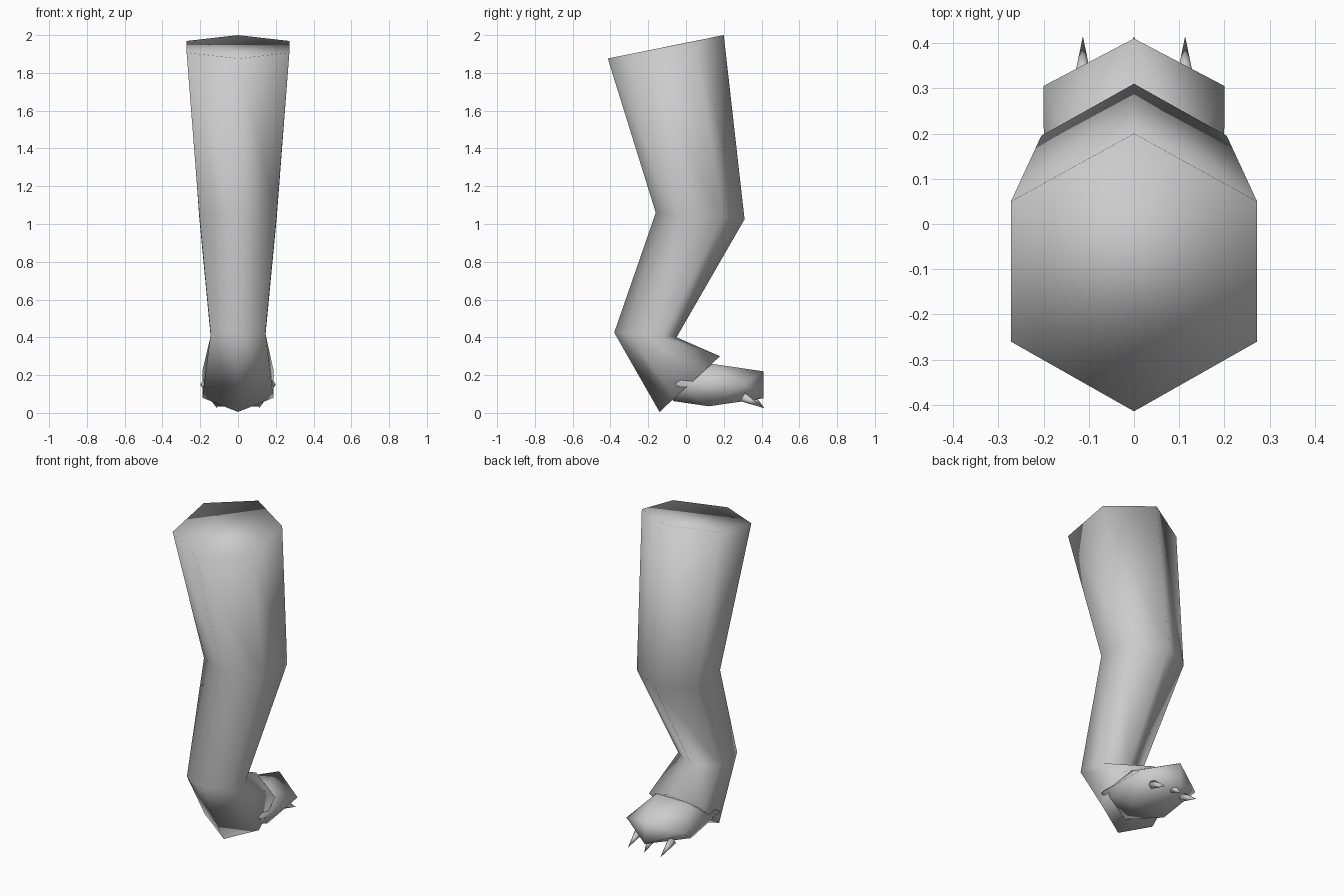
import bpy, bmesh
from mathutils import Vector

if "Cube" in bpy.data.objects:
    bpy.data.objects.remove(bpy.data.objects["Cube"], do_unlink=True)

grey = bpy.data.materials.new("plain_grey")
grey.use_nodes = True
colour = (0.6, 0.6, 0.6, 1)
grey.diffuse_color = colour
grey.node_tree.nodes["Principled BSDF"].inputs["Base Color"].default_value = colour


def finish(bm, name):
    """Turn a bmesh into a fully smooth shaded object."""
    bmesh.ops.recalc_face_normals(bm, faces=bm.faces)
    for face in bm.faces:
        face.smooth = True
    mesh = bpy.data.meshes.new(name)
    bm.to_mesh(mesh)
    bm.free()
    mesh.materials.append(grey)
    obj = bpy.data.objects.new(name, mesh)
    bpy.context.collection.objects.link(obj)
    return obj


def hexagon(bm, half_width, front, front_side, back_side, back):
    """Six-sided ring from (y, z) pairs: front point, two side pairs, back point."""
    points = [(0, *front), (half_width, *front_side), (half_width, *back_side),
              (0, *back), (-half_width, *back_side), (-half_width, *front_side)]
    return [bm.verts.new(p) for p in points]


# Leg: hexagonal rings at thigh, knee, ankle and heel, capped at both ends
bm = bmesh.new()
rings = [
    hexagon(bm, 0.272, (-0.414, 1.876), (-0.26, 1.907), (0.05, 1.969), (0.2, 2.0)),
    hexagon(bm, 0.205, (-0.16, 1.06), (-0.045, 1.05), (0.195, 1.033), (0.31, 1.025)),
    hexagon(bm, 0.145, (-0.38, 0.425), (-0.3, 0.42), (-0.13, 0.406), (-0.05, 0.4)),
    hexagon(bm, 0.188, (-0.14, 0.005), (-0.06, 0.08), (0.1, 0.225), (0.18, 0.3)),
]
for upper, lower in zip(rings, rings[1:]):
    for i in range(6):
        j = (i + 1) % 6
        bm.faces.new((upper[i], upper[j], lower[j], lower[i]))
bm.faces.new(rings[0])
bm.faces.new(rings[-1])
finish(bm, "leg")

# Paw: faceted wedge, widest at mid height, with an upright front edge
bm = bmesh.new()
middle = [(0.41, 0.22), (0.41, 0.077), (-0.07, 0.063), (-0.05, 0.2)]
sides = [(0.2, 0.305, 0.15), (0.198, -0.055, 0.155),
         (0.12, 0.12, 0.035), (0.11, 0.1, 0.265)]
for y, z in middle:
    bm.verts.new((0, y, z))
for x, y, z in sides:
    for sign in (-1, 1):
        bm.verts.new((sign * x, y, z))
bmesh.ops.convex_hull(bm, input=bm.verts)
finish(bm, "paw")

# Claws: three short spikes under the front edge
for name, x, base_y in (("right_claw", -0.113, 0.3), ("middle_claw", 0, 0.34),
                        ("left_claw", 0.113, 0.3)):
    base, tip = Vector((x, base_y, 0.085)), Vector((x, 0.415, 0.025))
    axis = tip - base
    bm = bmesh.new()
    bmesh.ops.create_cone(bm, cap_ends=True, segments=6, radius1=0.026,
                          radius2=0, depth=axis.length)
    claw = finish(bm, name)
    claw.location = (base + tip) / 2
    claw.rotation_euler = axis.to_track_quat("Z", "Y").to_euler()
